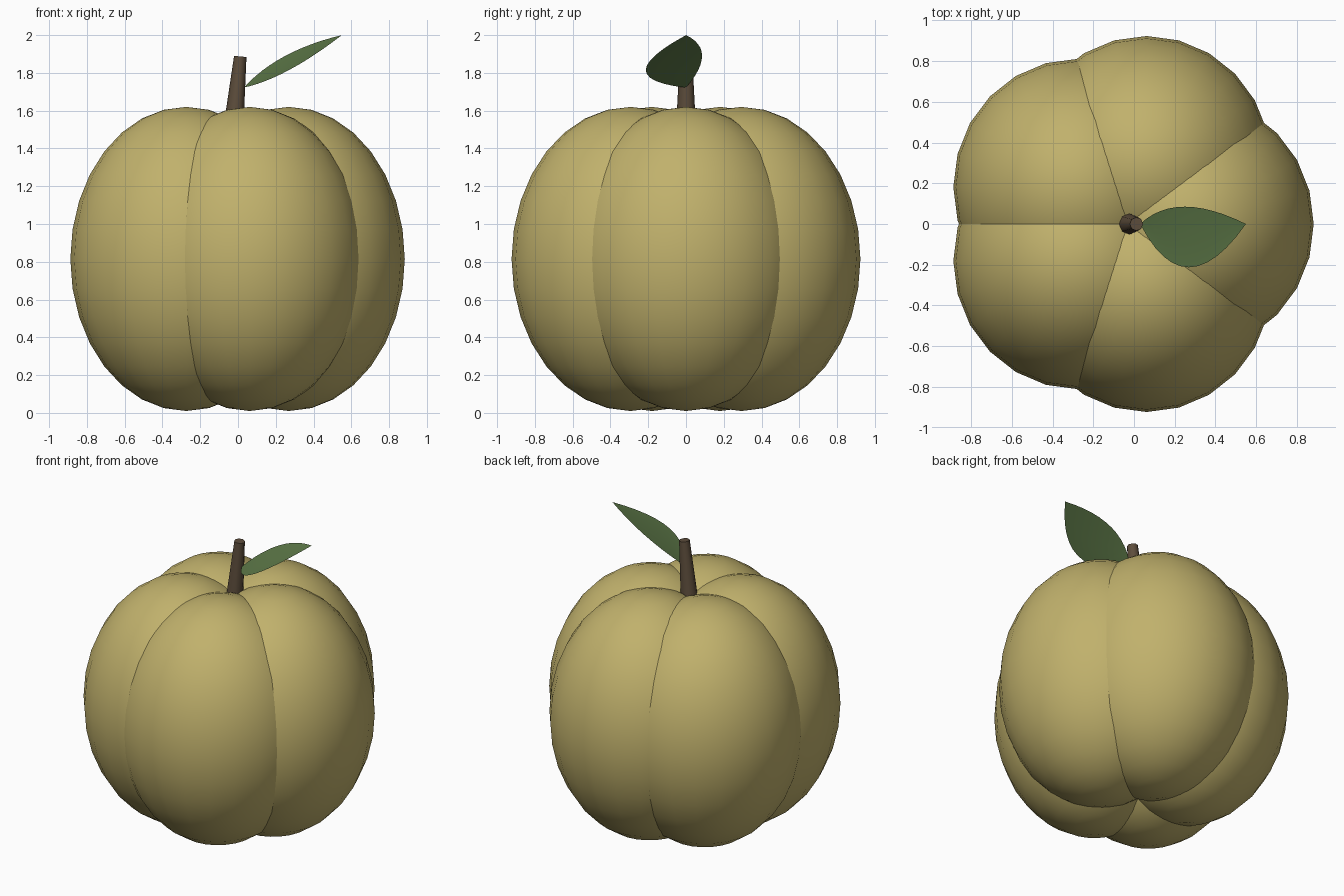
import bpy
import bmesh
from math import cos, sin, tau, radians
from mathutils import Vector, Matrix

cube = bpy.data.objects.get("Cube")
if cube:
    bpy.data.objects.remove(cube, do_unlink=True)


def make_material(name, rgb):
    mat = bpy.data.materials.new(name)
    mat.use_nodes = True
    color = (*rgb, 1.0)
    mat.diffuse_color = color
    bsdf = mat.node_tree.nodes["Principled BSDF"]
    bsdf.inputs["Base Color"].default_value = color
    bsdf.inputs["Roughness"].default_value = 0.8
    return mat


def add_object(name, bm, mat, angle):
    bmesh.ops.recalc_face_normals(bm, faces=bm.faces)
    mesh = bpy.data.meshes.new(name)
    bm.to_mesh(mesh)
    bm.free()
    mesh.materials.append(mat)
    obj = bpy.data.objects.new(name, mesh)
    bpy.context.collection.objects.link(obj)
    bpy.ops.object.select_all(action="DESELECT")
    obj.select_set(True)
    bpy.context.view_layer.objects.active = obj
    bpy.ops.object.shade_smooth_by_angle(angle=radians(angle))
    return obj


skin = make_material("olive yellow skin", (0.53, 0.44, 0.15))
bark = make_material("brown stem", (0.11, 0.075, 0.045))
green = make_material("leaf green", (0.11, 0.19, 0.065))

# Five overlapping ellipsoid lobes around the core
CORE_X, CORE_Z = -0.031, 0.815
SPREAD, RADIUS, HALF_HEIGHT, DEPTH = 0.3, 0.614, 0.805, 1.027
for i in range(5):
    a = tau * i / 5
    bm = bmesh.new()
    bmesh.ops.create_uvsphere(bm, u_segments=24, v_segments=16, radius=1)
    bmesh.ops.scale(bm, vec=(RADIUS, RADIUS * DEPTH, HALF_HEIGHT), verts=bm.verts)
    bmesh.ops.translate(bm, verts=bm.verts, vec=(
        CORE_X + SPREAD * cos(a), SPREAD * DEPTH * sin(a), CORE_Z))
    add_object(f"lobe_{i + 1}", bm, skin, 40)

# Leaning, tapered stem
bm = bmesh.new()
foot, top = Vector((-0.03, 0, 1.45)), Vector((0.012, 0, 1.887))
axis = top - foot
bmesh.ops.create_cone(bm, cap_ends=True, segments=8, radius1=0.056,
                      radius2=0.033, depth=axis.length)
lean = axis.to_track_quat("Z", "Y").to_matrix().to_4x4()
bmesh.ops.transform(bm, verts=bm.verts,
                    matrix=Matrix.Translation((foot + top) / 2) @ lean)
add_object("stem", bm, bark, 50)

# Leaf: two edges and a central vein, all arcs from base to tip
base, tip = Vector((0.03, 0, 1.722)), Vector((0.55, 0, 2.0))
middles = [Vector((0.25, 0.085, 1.89)),
           Vector((0.27, -0.1, 1.838)),
           Vector((0.27, -0.213, 1.815))]
STEPS = 12


def arc(middle, t):
    control = 2 * middle - (base + tip) / 2
    return base * (1 - t) ** 2 + control * 2 * t * (1 - t) + tip * t ** 2


bm = bmesh.new()
rows = [[bm.verts.new(arc(m, k / STEPS)) for m in middles]
        for k in range(STEPS + 1)]
for r, s in zip(rows, rows[1:]):
    for j in range(2):
        bm.faces.new((r[j], r[j + 1], s[j + 1], s[j]))
bmesh.ops.remove_doubles(bm, verts=bm.verts, dist=0.0005)
add_object("leaf", bm, green, 30)
